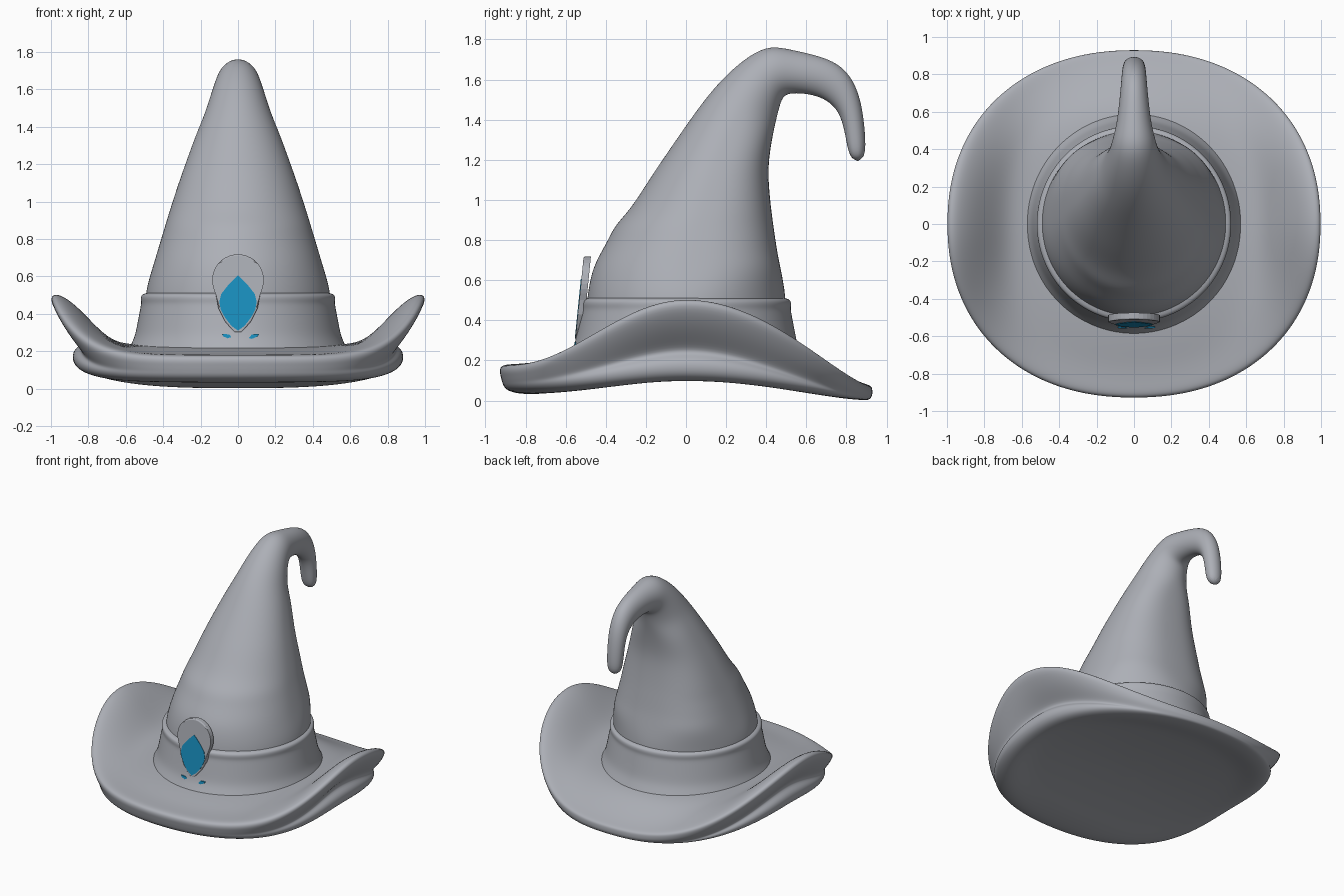
import bpy, bmesh, math

if "Cube" in bpy.data.objects:
    bpy.data.objects.remove(bpy.data.objects["Cube"])


def make_material(name, rgb):
    m = bpy.data.materials.new(name)
    m.diffuse_color = (*rgb, 1.0)
    m.use_nodes = True
    m.node_tree.nodes["Principled BSDF"].inputs["Base Color"].default_value = m.diffuse_color
    return m


GREY = make_material("felt grey", (0.415, 0.43, 0.47))
BLUE = make_material("gem blue", (0.01, 0.28, 0.53))


def finish(bm, name, mat, subsurf=0, smooth=True):
    bmesh.ops.recalc_face_normals(bm, faces=bm.faces)
    me = bpy.data.meshes.new(name)
    bm.to_mesh(me)
    bm.free()
    ob = bpy.data.objects.new(name, me)
    bpy.context.collection.objects.link(ob)
    me.materials.append(mat)
    if smooth:
        me.polygons.foreach_set("use_smooth", [True] * len(me.polygons))
    if subsurf:
        mod = ob.modifiers.new("smooth", "SUBSURF")
        mod.levels = mod.render_levels = subsurf
    return ob


def loft(rings, name, mat, subsurf=2, start=None, end=None):
    """Skin closed rings of equal length; optional end points close the ends."""
    bm = bmesh.new()
    vs = [[bm.verts.new(p) for p in r] for r in rings]
    n = len(vs[0])
    for a, b in zip(vs, vs[1:]):
        for i in range(n):
            j = (i + 1) % n
            bm.faces.new((a[i], a[j], b[j], b[i]))
    for tip, ring in ((start, vs[0]), (end, vs[-1])):
        if tip:
            c = bm.verts.new(tip)
            for i in range(n):
                bm.faces.new((ring[i], ring[(i + 1) % n], c))
    return finish(bm, name, mat, subsurf)


def tilted_ring(fy, fz, by, bz, w, n=40):
    """Oval from a front point to a back point, half-width w; the cone's back is flatter."""
    e = 0.78 if 0.6 < fz < 1.45 else 1.0
    pts = []
    for i in range(n):
        t = 2 * math.pi * i / n
        c, s = math.cos(t), math.sin(t)
        if c < 0:
            c = -abs(c) ** e
            s = math.copysign(abs(s) ** e, s)
        k = 0.5 - 0.5 * c
        pts.append((w * s, fy + (by - fy) * k, fz + (bz - fz) * k))
    return pts


# ---- Brim: section (radius fraction, z) blended from front/back to curled sides
SIDE = [(.80, .095), (.86, .11), (.887, .15), (.882, .21), (.825, .24), (.875, .295),
        (.945, .37), (1.005, .465), (.995, .505), (.95, .505), (.87, .45), (.785, .36),
        (.70, .275), (.61, .235), (.45, .235)]
FRONT = [(.86, .03), (.93, .04), (.965, .055), (.98, .075), (.985, .09), (.99, .105),
         (.995, .125), (1.0, .145), (.995, .17), (.965, .18), (.91, .182), (.83, .188),
         (.75, .20), (.65, .215), (.45, .235)]
BACK = [(.86, .01), (.93, .003), (.965, .002), (.98, .004), (.99, .01), (.995, .02),
        (1.0, .03), (1.0, .055), (.995, .072), (.965, .082), (.91, .10), (.83, .135),
        (.75, .175), (.65, .215), (.45, .235)]
SEG = 72


def outline(i):
    """Slightly squared oval, as cosine and sine."""
    t = 2 * math.pi * i / SEG
    c, s = math.cos(t), math.sin(t)
    k = (abs(c) ** 2.2 + abs(s) ** 2.2) ** (-1 / 2.2)
    return c * k, s * k, c, s


def underside_z(y):
    return .1 - (.1 * (y / .9) ** 2 if y > 0 else .07 * min(1, (y / .7) ** 2))


brim_rings = []
for f in (.2, .4, .6, .72):
    ring = []
    for i in range(SEG):
        x, y, c, s = outline(i)
        ring.append((f * x, .93 * f * y, underside_z(.93 * f * y)))
    brim_rings.append(ring)
for k in range(len(SIDE)):
    ring = []
    for i in range(SEG):
        x, y, c, s = outline(i)
        w = max(0, 1 - y * y) ** (1.4 if s > 0 else 2.5)
        end = BACK[k] if s > 0 else FRONT[k]
        r = end[0] + (SIDE[k][0] - end[0]) * w
        z = end[1] + (SIDE[k][1] - end[1]) * w
        round_off = .6 + (r - .45) / .55 * .4      # inner rings stay round
        px = c + (x - c) * round_off
        py = s + (y - s) * round_off
        ring.append((r * px, .93 * r * py, z))
    brim_rings.append(ring)
loft(brim_rings, "brim", GREY, 2, start=(0, 0, .1), end=(0, 0, .235))

# ---- Crown: cone leaning back into a drooping hooked tip (front y,z, back y,z, half-width)
CROWN = [(-.50, .20, .50, .20, .50), (-.50, .40, .50, .40, .50),
         (-.495, .52, .50, .52, .497), (-.47, .65, .475, .65, .457),
         (-.43, .73, .458, .73, .433), (-.39, .80, .447, .80, .412),
         (-.355, .875, .437, .87, .39), (-.28, .95, .427, .94, .368),
         (-.185, 1.10, .413, 1.07, .323), (-.118, 1.20, .41, 1.18, .286),
         (.02, 1.40, .43, 1.31, .226), (.10, 1.51, .452, 1.41, .18),
         (.20, 1.625, .47, 1.48, .15), (.32, 1.725, .485, 1.515, .125),
         (.42, 1.77, .51, 1.53, .11), (.52, 1.75, .56, 1.533, .092),
         (.65, 1.722, .63, 1.525, .08), (.76, 1.682, .70, 1.50, .071),
         (.835, 1.60, .755, 1.45, .066), (.877, 1.48, .783, 1.38, .062),
         (.895, 1.32, .80, 1.29, .058), (.895, 1.222, .815, 1.217, .051)]
loft([tilted_ring(*r) for r in CROWN], "crown", GREY, 2,
     start=(0, 0, .20), end=(0, .856, 1.19))

# ---- Band: flared foot, soft lip at the top (z, radius)
BAND = [(.19, .60), (.235, .578), (.28, .557), (.34, .545), (.42, .53), (.455, .523),
        (.475, .526), (.495, .525), (.508, .512), (.515, .47)]
loft([tilted_ring(-r, z, r, z, r - .004) for z, r in BAND], "hat_band", GREY, 2)


# ---- Buckle, gem and studs: plates lying on one leaning plane
def plane_y(z):
    return -.552 + .1 * (z - .3)


def plate(name, points, mat, proud, thick, bevel=0.0):
    bm = bmesh.new()
    front = [bm.verts.new((x, plane_y(z) - proud, z)) for x, z in points]
    back = [bm.verts.new((x, plane_y(z) - proud + thick, z)) for x, z in points]
    rim = bm.faces.new(front)
    bm.faces.new(back[::-1])
    n = len(front)
    for i in range(n):
        j = (i + 1) % n
        bm.faces.new((front[i], back[i], back[j], front[j]))
    if bevel:
        bmesh.ops.bevel(bm, geom=list(rim.edges), offset=bevel, segments=3,
                        profile=.5, affect='EDGES')
    return finish(bm, name, mat, smooth=False)


arc = [(.138 * math.cos(math.radians(a)), .58 + .138 * math.sin(math.radians(a)))
       for a in range(-20, 201, 10)]
plate("buckle_plate", arc + [(-.118, .50), (-.105, .43), (-.07, .36), (-.02, .30),
                             (.02, .30), (.07, .36), (.105, .43), (.118, .50)],
      GREY, 0, .036, .008)

# pointed gem with slightly bowed sides
upper = [(.10, .465), (.09, .505), (.055, .55), (.022, .585), (0, .605)]
lower = [(0, .31), (.035, .335), (.07, .38), (.093, .425)]
gem = lower + upper + [(-x, z) for x, z in upper[-2::-1]] + \
    [(-x, z) for x, z in lower[:0:-1]]
plate("gem", gem, BLUE, .003, .006)

# two little studs on the band below the gem
for side, name in ((-1, "left_stud"), (1, "right_stud")):
    cx = .058 if side < 0 else .085
    plate(name, [(side * (cx + dx), .28 + dz) for dx, dz in
                 ((-.028, -.01), (-.01, -.014), (.022, .0), (.028, .012), (-.01, .01))],
          BLUE, .003, .008)
